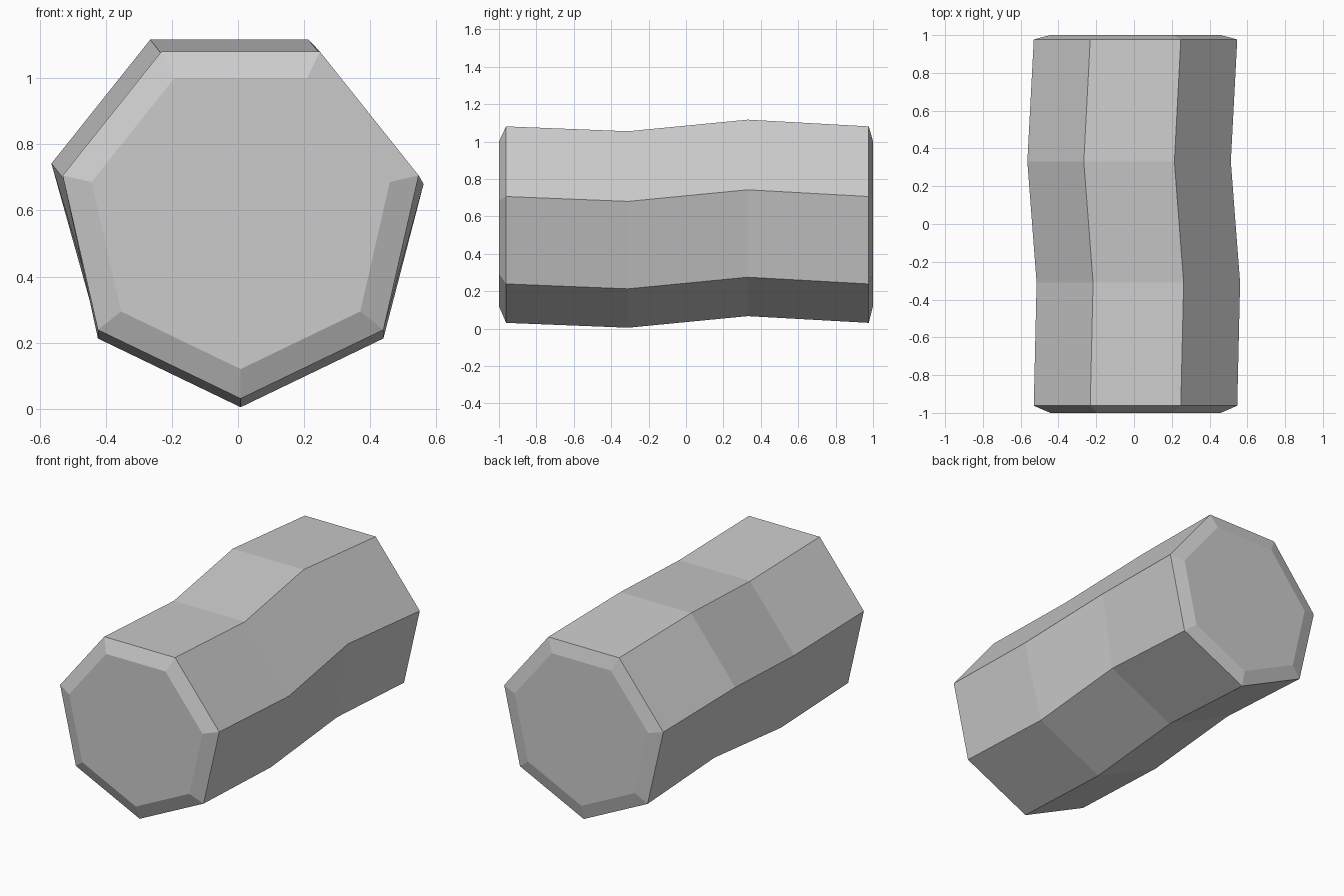
import bpy, bmesh
from math import pi, sin, cos

cube = bpy.data.objects.get("Cube")
if cube:
    bpy.data.objects.remove(cube, do_unlink=True)

SIDES = 7
CENTRE_X, CENTRE_Z = 0.008, 0.583
BODY, CAP = 0.5525, 0.463

# Each ring: y, radius, sideways sway of the upper half, lift
RINGS = [
    (-1.0, CAP, 0, 0),
    (-0.962, BODY, 0, 0),
    (-0.31, BODY, 0.015, -0.026),
    (0.33, BODY, -0.034, 0.036),
    (0.977, BODY, 0, 0),
    (1.0, CAP, 0, 0),
]

# Plain grey surface
grey = bpy.data.materials.new("light_grey")
grey.use_nodes = True
colour = (0.6, 0.6, 0.6, 1)
grey.diffuse_color = colour
grey.node_tree.nodes["Principled BSDF"].inputs["Base Color"].default_value = colour


def add_ring(bm, y, radius, sway, lift):
    """Seven-sided ring with one corner pointing down; only the upper corners sway."""
    ring = []
    for i in range(SIDES):
        a = 2 * pi * i / SIDES
        up = -cos(a)
        x = CENTRE_X + radius * sin(a) + (sway if up > 0 else 0)
        ring.append(bm.verts.new((x, y, CENTRE_Z + radius * up + lift)))
    return ring


# Wavy log body with bevelled ends
bm = bmesh.new()
rings = [add_ring(bm, *r) for r in RINGS]
for a, b in zip(rings, rings[1:]):
    for i in range(SIDES):
        j = (i + 1) % SIDES
        bm.faces.new((a[i], a[j], b[j], b[i]))
bm.faces.new(rings[0])
bm.faces.new(rings[-1])
bmesh.ops.recalc_face_normals(bm, faces=bm.faces)
mesh = bpy.data.meshes.new("log_body")
bm.to_mesh(mesh)
bm.free()
mesh.materials.append(grey)
body = bpy.data.objects.new("log_body", mesh)
bpy.context.collection.objects.link(body)
